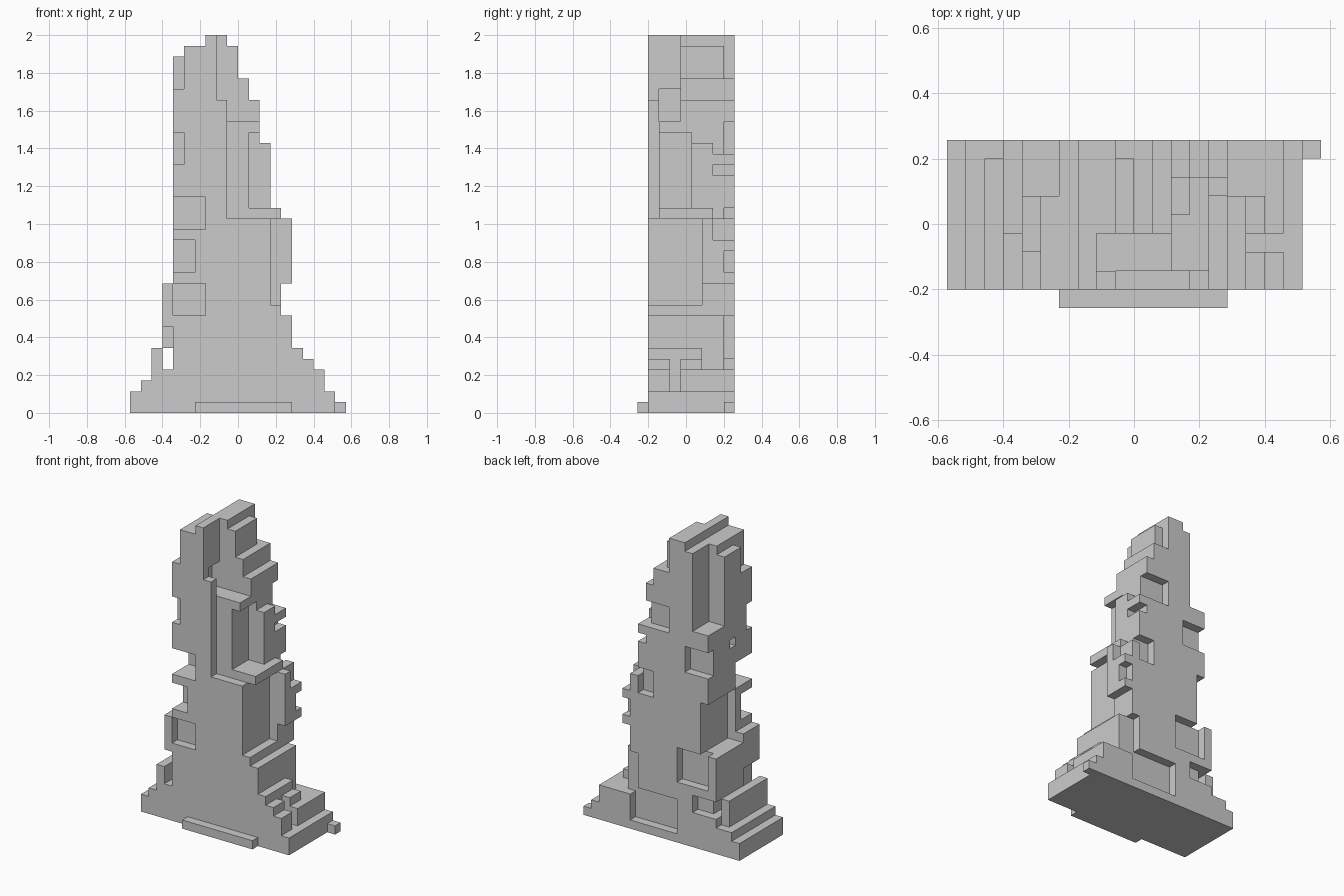
import bpy, bmesh

if "Cube" in bpy.data.objects:
    bpy.data.objects.remove(bpy.data.objects["Cube"])

U = 2 / 35            # block size; x in -10..10, y in 0..9, z in 0..35
blocks = set()


def cells(x0, x1, y0, y1, z0, z1):
    return {(x, y, z) for x in range(x0, x1) for y in range(y0, y1) for z in range(z0, z1)}


def fill(*box):
    blocks.update(cells(*box))


def carve(*box):
    blocks.difference_update(cells(*box))


# stepped outline of the spire: top of each band, left end, right end
z = 0
for top, left, right in [(2, -10, 9), (3, -9, 8), (4, -8, 8), (5, -8, 7), (6, -8, 6), (9, -7, 5),
                         (12, -7, 4), (18, -6, 5), (19, -6, 4), (25, -6, 3), (29, -6, 2),
                         (31, -6, 1), (33, -6, 0), (34, -5, 0), (35, -3, -1)]:
    fill(left, right, 1, 9, z, top)
    z = top

# front foot strip and corner stub
fill(-4, 5, 0, 1, 0, 1)
fill(9, 10, 8, 9, 0, 1)

# front left recesses
carve(-6, -5, 1, 3, 30, 33)
carve(-6, -5, 1, 2, 23, 26)
carve(-6, -3, 1, 4, 17, 20)
carve(-6, -4, 1, 3, 13, 16)
carve(-6, -3, 1, 2, 9, 12)
carve(-7, -6, 1, 9, 4, 6)
carve(-7, -6, 1, 4, 6, 8)

# front right terraces
carve(-2, 3, 1, 4, 29, 35)
carve(-3, 3, 2, 4, 27, 30)
carve(-1, 5, 1, 2, 18, 29)
carve(1, 4, 2, 5, 19, 26)
carve(3, 5, 1, 6, 10, 18)
carve(6, 8, 3, 4, 2, 6)
carve(5, 8, 6, 9, 4, 6)

# right rear notches
carve(-1, 0, 8, 9, 31, 34)
carve(-1, 2, 8, 9, 24, 27)
carve(2, 3, 7, 9, 24, 25)
carve(2, 3, 7, 9, 22, 23)
carve(3, 4, 7, 9, 18, 19)
carve(4, 5, 7, 9, 16, 18)
carve(1, 3, 8, 9, 16, 19)
carve(4, 5, 8, 9, 13, 15)
carve(3, 5, 8, 9, 4, 9)

# rear left cuts and back pockets
carve(-6, -4, 6, 9, 25, 34)
carve(-6, -3, 8, 9, 20, 23)
carve(-6, -5, 4, 5, 22, 23)
carve(-7, -5, 4, 9, 11, 17)
carve(-6, -2, 8, 9, 7, 11)
carve(-8, -4, 8, 9, 4, 6)
carve(-8, -7, 8, 9, 3, 4)
carve(-2, 4, 8, 9, 1, 5)

# skin: one quad per exposed block side, merged into flat faces
bm = bmesh.new()
verts = {}


def vert(p):
    if p not in verts:
        verts[p] = bm.verts.new((p[0] * U, (p[1] - 4.5) * U, p[2] * U))
    return verts[p]


for c in sorted(blocks):
    for axis in range(3):
        for side in (0, 1):
            n = list(c)
            n[axis] += 2 * side - 1
            if tuple(n) in blocks:
                continue
            a, b = (axis + 1) % 3, (axis + 2) % 3
            quad = []
            for da, db in ((0, 0), (1, 0), (1, 1), (0, 1)):
                p = list(c)
                p[axis] += side
                p[a] += da
                p[b] += db
                quad.append(vert(tuple(p)))
            bm.faces.new(quad if side else quad[::-1])

bmesh.ops.dissolve_limit(bm, angle_limit=0.01, verts=bm.verts[:], edges=bm.edges[:])
mesh = bpy.data.meshes.new("rock_spire")
bm.to_mesh(mesh)
bm.free()
bpy.context.collection.objects.link(bpy.data.objects.new("rock_spire", mesh))
